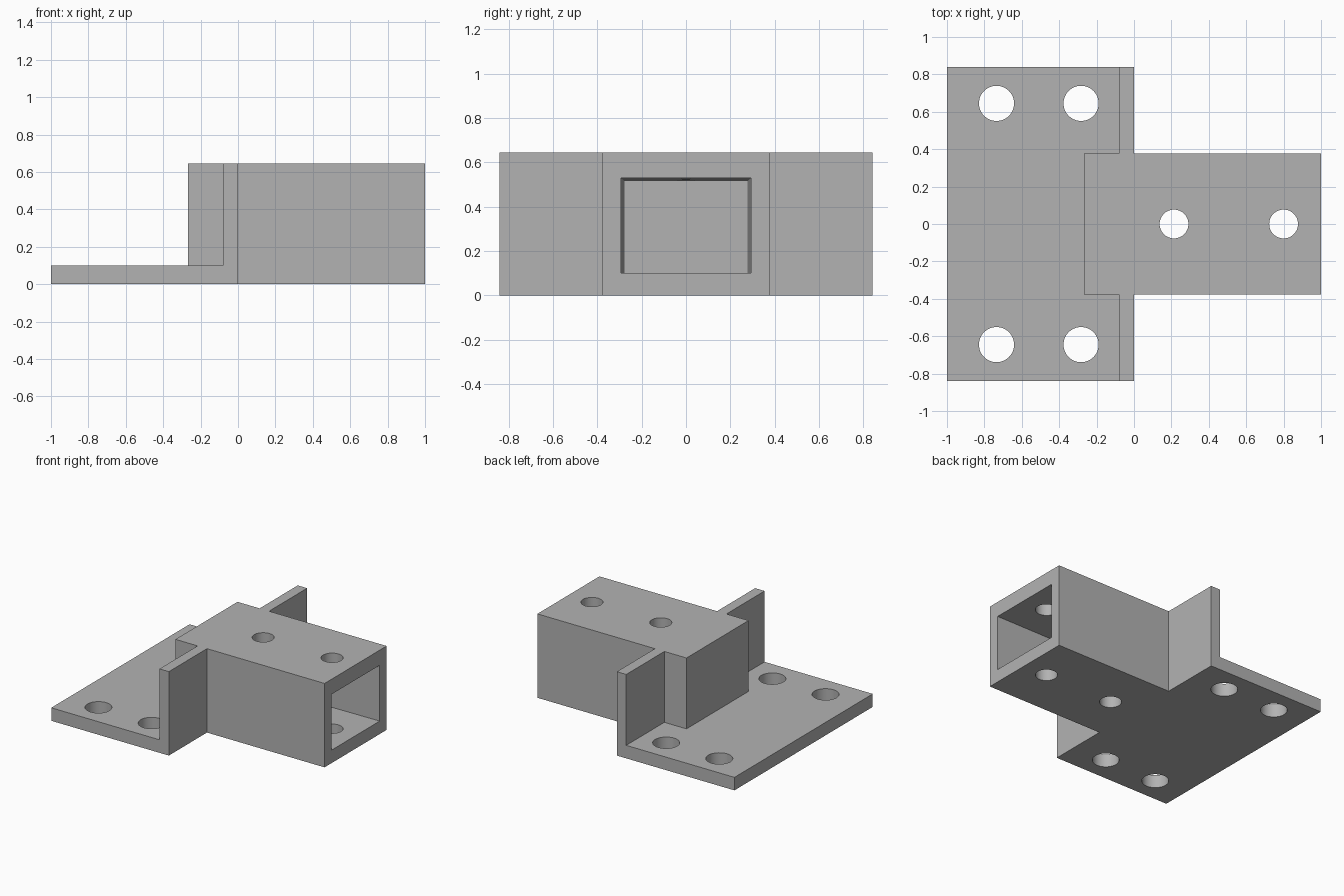
import bpy
import bmesh
from mathutils import Vector

default = bpy.data.objects.get("Cube")
if default:
    bpy.data.objects.remove(default, do_unlink=True)

grey = bpy.data.materials.new("plain grey")
grey.use_nodes = True
COLOUR = (0.45, 0.45, 0.45, 1)
grey.diffuse_color = COLOUR
grey.node_tree.nodes["Principled BSDF"].inputs["Base Color"].default_value = COLOUR

HALF_WIDTH, HEIGHT, PLATE = 0.84, 0.645, 0.1
BLOCK_HALF = 0.377


def prism(name, profile, sweep):
    """Solid made by sweeping a closed profile along a vector."""
    bm = bmesh.new()
    face = bm.faces.new([bm.verts.new(p) for p in profile])
    ext = bmesh.ops.extrude_face_region(bm, geom=[face])
    moved = [g for g in ext["geom"] if isinstance(g, bmesh.types.BMVert)]
    bmesh.ops.translate(bm, verts=moved, vec=Vector(sweep))
    bmesh.ops.recalc_face_normals(bm, faces=bm.faces)
    mesh = bpy.data.meshes.new(name)
    bm.to_mesh(mesh)
    bm.free()
    mesh.materials.append(grey)
    obj = bpy.data.objects.new(name, mesh)
    bpy.context.collection.objects.link(obj)
    return obj


def combine(target, tool, operation):
    """Apply a boolean and discard the tool."""
    tool.hide_render = True
    mod = target.modifiers.new(operation, "BOOLEAN")
    mod.operation, mod.object, mod.solver = operation, tool, "EXACT"
    bpy.context.view_layer.objects.active = target
    bpy.ops.object.modifier_apply(modifier=mod.name)
    bpy.data.objects.remove(tool, do_unlink=True)


def drill(target, x, y, radius):
    bpy.ops.mesh.primitive_cylinder_add(vertices=48, radius=radius, depth=3,
                                        location=(x, y, 0))
    tool = bpy.context.object
    tool.data.materials.append(grey)
    combine(target, tool, "DIFFERENCE")


# Base plate with upright flange, as one L profile
ell = [(-1, 0), (0, 0), (0, HEIGHT), (-0.08, HEIGHT), (-0.08, PLATE), (-1, PLATE)]
bracket = prism("socket_bracket", [(x, -HALF_WIDTH, z) for x, z in ell],
                (0, 2 * HALF_WIDTH, 0))

# Socket block running through the flange
end = [(-BLOCK_HALF, 0), (BLOCK_HALF, 0), (BLOCK_HALF, HEIGHT), (-BLOCK_HALF, HEIGHT)]
block = prism("socket_block", [(-0.268, y, z) for y, z in end], (1.268, 0, 0))
combine(bracket, block, "UNION")

# Slightly tapered socket, open at the right end and closed at the back
MOUTH, BACK = 1.02, -0.18
pocket = prism("socket_cutter",
               [(BACK, y, z) for y, z in ((-1, 0), (1, 0), (1, 1), (-1, 1))],
               (MOUTH - BACK, 0, 0))
for v in pocket.data.vertices:
    at_mouth = v.co.x > 0
    v.co.y *= 0.293 if at_mouth else 0.278
    v.co.z = PLATE if v.co.z < 0.5 else (0.529 if at_mouth else 0.515)
combine(bracket, pocket, "DIFFERENCE")

# Bolt holes in the plate, then pin holes through the socket
for x in (-0.735, -0.283):
    for side in (-1, 1):
        drill(bracket, x, side * 0.645, 0.094)
for x in (0.214, 0.8):
    drill(bracket, x, 0, 0.077)

# Sharp edges stay flat, hole walls are smooth
bpy.ops.object.select_all(action="DESELECT")
bracket.select_set(True)
bpy.context.view_layer.objects.active = bracket
bpy.ops.object.shade_smooth_by_angle()
